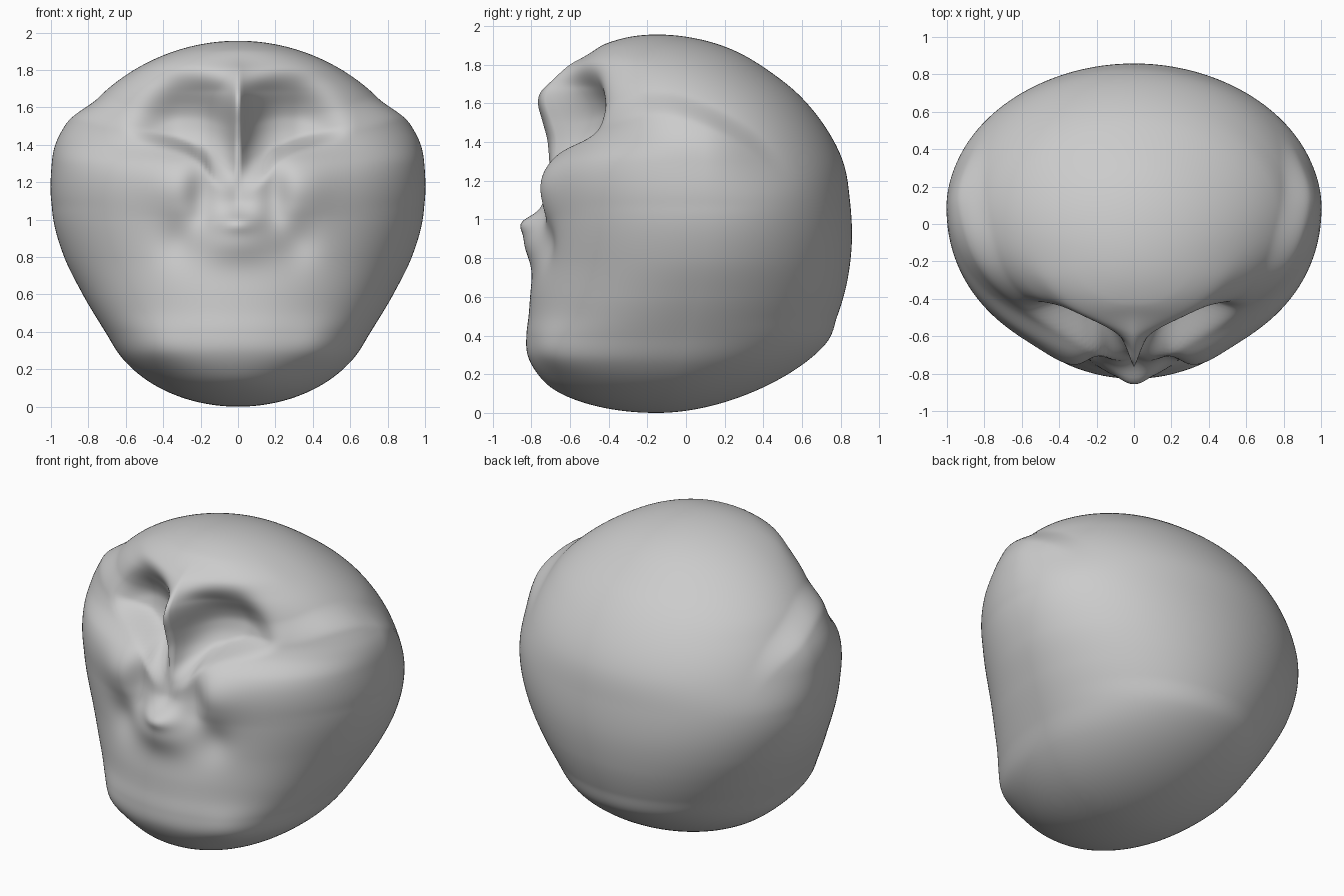
import bpy, bmesh, math
from math import sin, cos, pi, exp, sqrt

cube = bpy.data.objects.get("Cube")
if cube:
    bpy.data.objects.remove(cube, do_unlink=True)

MID = 0.978      # half height of the head
SEGMENTS, RINGS = 320, 200

# Profiles by height, as ratios of a round ball
WIDTH = [(0, .97), (.1, .95), (.25, .915), (.4, .88), (.6, .9), (.8, .945), (1.1, 1.003),
         (1.3, 1.0), (1.5, 1.015), (1.62, 1.03), (1.95, 1.02)]
FRONT = [(0, 1.25), (.1, 1.235), (.2, 1.16), (.3, 1.09), (.4, 1.005), (.5, .935), (.6, .9), (.8, .866),
         (1, .855), (1.2, .863), (1.3, .832), (1.4, .732), (1.48, .7), (1.6, .72), (1.7, .76), (1.8, .81), (1.9, .93)]
BACK = [(0, .97), (.1, .97), (.25, .96), (.37, .93), (.5, .85), (.7, .79), (.9, .762),
        (1.1, .757), (1.3, .782), (1.5, .8), (1.65, .82), (1.8, .845), (1.95, .95)]
# Depth of the thin bridge, lower lid line by x, upper cheek crest by y
BRIDGE = [(1, -.765), (1.1, -.72), (1.2, -.705), (1.4, -.715), (1.5, -.74), (1.6, -.765),
          (1.66, -.75), (1.72, -.69), (1.8, -.6), (1.9, -.44)]
LID = [(0, 1.14), (.12, 1.2), (.2, 1.32), (.3, 1.38), (.55, 1.44), (.7, 1.5)]
CREST = [(-.6, 1.46), (-.4, 1.53), (-.2, 1.58), (0, 1.56), (.3, 1.42), (.5, 1.25)]
# Soft face forms: x, z, x radius, z radius, push along y
FORMS = [(0, .55, .42, .24, -.04),     # muzzle
         (0, .9, .2, .13, -.075),      # nose
         (0, .98, .1, .05, -.045),     # nose tip
         (.31, .88, .11, .12, .035),   # fold beside nose
         (.19, 1.13, .08, .17, .06),   # groove beside bridge
         (.34, 1.17, .16, .16, -.04),  # cheek
         (.45, .32, .14, .12, -.025)]  # jaw corner


def curve(points, t):
    """Smooth interpolation through a short profile."""
    if t <= points[0][0]:
        return points[0][1]
    for i in range(len(points) - 1):
        (a, p), (b, q) = points[i], points[i + 1]
        if t <= b:
            before = points[max(i - 1, 0)]
            after = points[min(i + 2, len(points) - 1)]
            m = (q - before[1]) / (b - before[0]) * (b - a)
            n = (after[1] - p) / (after[0] - a) * (b - a)
            u = (t - a) / (b - a)
            return (p * (1 + 2 * u) * (1 - u) ** 2 + m * u * (1 - u) ** 2
                    + q * u * u * (3 - 2 * u) + n * u * u * (u - 1))
    return points[-1][1]


def step(a, b, t):
    u = min(max((t - a) / (b - a), 0), 1)
    return u * u * (3 - 2 * u)


def power(v, e):
    return math.copysign(abs(v) ** e, v)


def face_depth(x, y, z):
    """Carve sockets, then add the soft forms and the bridge."""
    ax = abs(x)
    lid = curve(LID, ax)
    top = 1.83 - 1.2 * (ax - .25) ** 2
    soft = .06 + .1 * (1 - step(.1, .25, ax))
    y += .15 * step(lid - .03, lid + soft, z) * (1 - step(top - .3, top, z)) * (1 - step(.3, .64, ax))
    for fx, fz, rx, rz, push in FORMS:
        y += push * exp(-((ax - fx) / rx) ** 2 - ((z - fz) / rz) ** 2)
    spread = .075 + .1 * step(1.68, 1.85, z) + .05 * (1 - step(1.05, 1.3, z))
    blend = exp((.01 - sqrt(ax * ax + .0001)) / spread)
    blend *= step(.99, 1.1, z) * (1 - step(1.8, 1.93, z))
    return y + (curve(BRIDGE, z) - y) * blend


def surface_point(ring, seg):
    phi = pi * ring / RINGS
    z = MID * (1 - cos(phi))
    s = sin(phi)
    angle = 2 * pi * seg / SEGMENTS
    centre = .25 * s * s - .15
    is_front = sin(angle) < 0
    jaw = step(.1, .3, z) * (1 - step(.4, .8, z))
    e = 2 / ((2.1 + .25 * jaw) if is_front else 2)
    x = curve(WIDTH, z) * s * power(cos(angle), e)
    depth = curve(FRONT if is_front else BACK, z) * s
    y = centre + depth * power(sin(angle), e)
    # Cheek bulges out below its crest
    crest = curve(CREST, y)
    bulge = step(1.05, 1.45, z) * (1 - step(crest - .05, crest + .08, z)) * (1 - step(.1, .55, y))
    x *= 1 + .08 * bulge
    if is_front:
        weight = step(.05, .45, -sin(angle))
        y += (face_depth(x, y, z) - y) * weight
    return x, y, z


# Head
bm = bmesh.new()
bottom = bm.verts.new((0, -.15, 0))
top = bm.verts.new((0, -.15, 2 * MID))
rings = [[bm.verts.new(surface_point(r, s)) for s in range(SEGMENTS)] for r in range(1, RINGS)]
for s in range(SEGMENTS):
    n = (s + 1) % SEGMENTS
    bm.faces.new((bottom, rings[0][n], rings[0][s]))
    bm.faces.new((top, rings[-1][s], rings[-1][n]))
    for low, high in zip(rings, rings[1:]):
        bm.faces.new((low[s], low[n], high[n], high[s]))
mesh = bpy.data.meshes.new("head")
bm.to_mesh(mesh)
bm.free()
head = bpy.data.objects.new("head", mesh)
bpy.context.collection.objects.link(head)

# Plain grey clay
grey = bpy.data.materials.new("grey_clay")
grey.use_nodes = True
colour = (.6, .6, .6, 1)
grey.diffuse_color = colour
grey.node_tree.nodes["Principled BSDF"].inputs["Base Color"].default_value = colour
mesh.materials.append(grey)
for face in mesh.polygons:
    face.use_smooth = True
